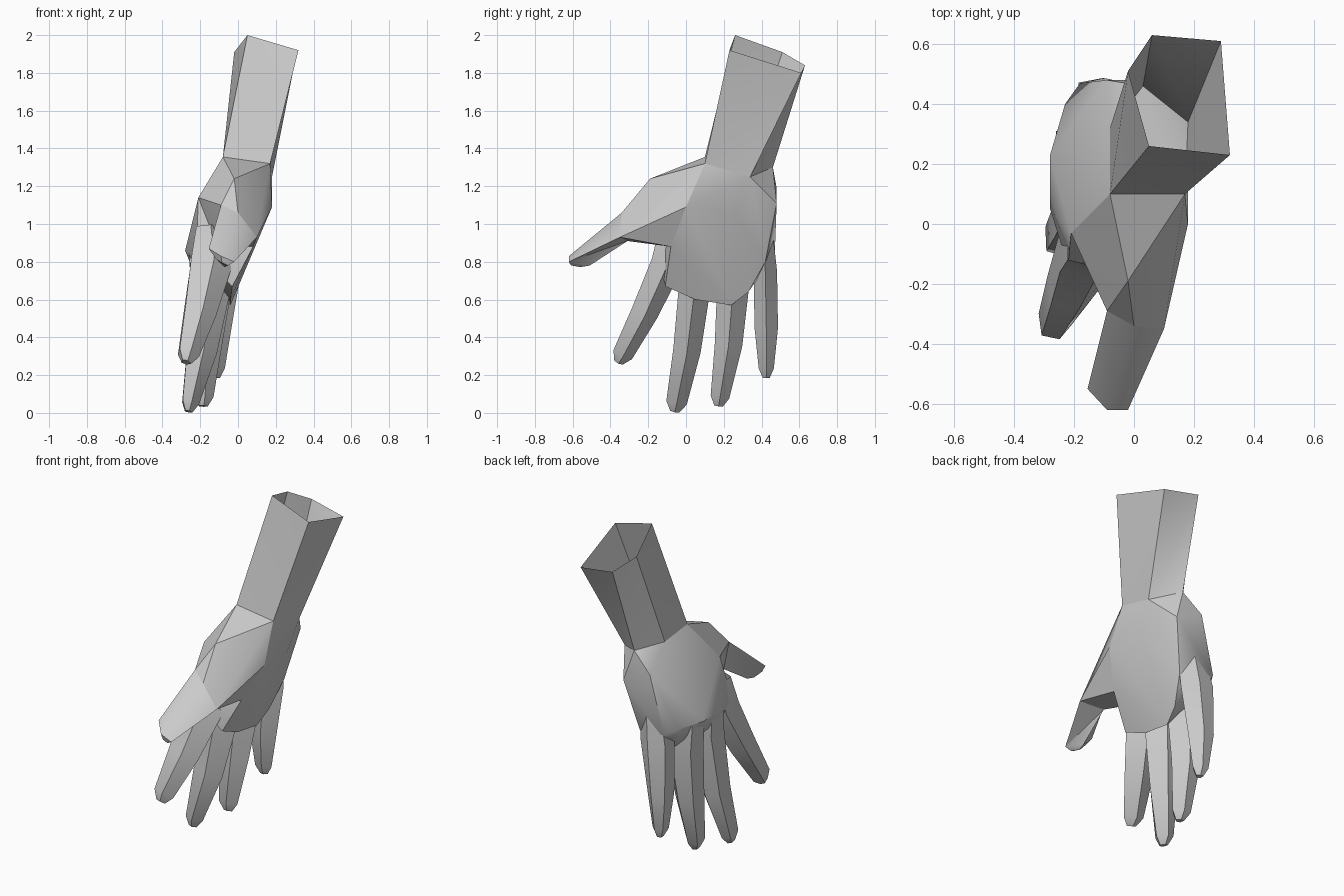
import bpy
import bmesh
import math
from mathutils import Vector

default_cube = bpy.data.objects.get("Cube")
if default_cube:
    bpy.data.objects.remove(default_cube, do_unlink=True)

grey = bpy.data.materials.new("plain_grey")
grey.use_nodes = True
grey.diffuse_color = (.6, .6, .6, 1)
grey.node_tree.nodes["Principled BSDF"].inputs["Base Color"].default_value = (.6, .6, .6, 1)


def finish(name, bm):
    """Turn a bmesh into a softly shaded object with sharp creases."""
    bmesh.ops.recalc_face_normals(bm, faces=bm.faces[:])
    mesh = bpy.data.meshes.new(name)
    bm.to_mesh(mesh)
    bm.free()
    mesh.materials.append(grey)
    obj = bpy.data.objects.new(name, mesh)
    bpy.context.collection.objects.link(obj)
    bpy.ops.object.select_all(action="DESELECT")
    obj.select_set(True)
    bpy.context.view_layer.objects.active = obj
    bpy.ops.object.shade_smooth_by_angle(angle=math.radians(35))
    return obj


def loft(name, rings, cap_end=True):
    """Skin a row of equal rings; the first ring stays open."""
    bm = bmesh.new()
    rows = [[bm.verts.new(point) for point in ring] for ring in rings]
    count = len(rows[0])
    for lower, upper in zip(rows, rows[1:]):
        for i in range(count):
            j = (i + 1) % count
            bm.faces.new((lower[i], lower[j], upper[j], upper[i]))
    if cap_end:
        bm.faces.new(rows[-1])
    bmesh.ops.triangulate(bm, faces=bm.faces[:], quad_method="LONG_EDGE")
    return finish(name, bm)


def hull(name, points):
    """Wrap a faceted solid around a few landmark points."""
    bm = bmesh.new()
    for point in points:
        bm.verts.new(point)
    result = bmesh.ops.convex_hull(bm, input=bm.verts[:])
    unused = [v for v in result["geom_interior"] if isinstance(v, bmesh.types.BMVert)]
    bmesh.ops.delete(bm, geom=unused, context="VERTS")
    return finish(name, bm)


# Finger section: a ridge along the back, sloping sides and a flat pad
FINGER_SECTION = [(0, 1), (-1, .1), (-.75, -1), (.75, -1), (1, .1)]


def finger(name, stations):
    """Ridged finger; each station is x, y, z, half width, half depth."""
    centres = [Vector(s[:3]) for s in stations]
    rings = []
    for i, (centre, station) in enumerate(zip(centres, stations)):
        before = centres[max(i - 1, 0)]
        after = centres[min(i + 1, len(centres) - 1)]
        along = (after - before).normalized()
        across = Vector((0, 1, 0))
        across = (across - along * across.dot(along)).normalized()
        depth = along.cross(across)
        width, thick = station[3:]
        rings.append([centre + across * width * u + depth * thick * v
                      for u, v in FINGER_SECTION])
    # blunt fingertip
    end = centres[-1] + along * .05
    rings.append([end + (p - centres[-1]) * .45 for p in rings[-1]])
    return loft(name, rings)


# Forearm: open five-sided sleeve
forearm_top = [(.05, .26, 2), (.32, .23, 1.92), (.29, .61, 1.8),
               (.06, .63, 1.84), (-.02, .51, 1.91)]
wrist = [(-.08, .1, 1.355), (.17, .1, 1.32), (.18, .34, 1.25),
         (.03, .46, 1.3), (-.08, .32, 1.33)]
loft("forearm", [forearm_top, wrist], cap_end=False)

# Palm: back of hand, knuckle line, outer edge, then the padded inner side
back_of_hand = [(.18, 0, 1.09), (.15, .26, 1.06), (.09, .48, 1.11)]
knuckles = [(-.03, -.11, .67), (-.04, .05, .6), (-.04, .24, .57),
            (-.02, .33, .64), (.02, .42, .8)]
outer_edge = [(-.09, .48, 1.19), (-.18, .47, .84)]
inner_pad = [(-.21, -.03, 1.14), (-.28, .05, .86), (-.28, .23, .86),
             (-.23, .4, .86)]
finger_roots = [(-.22, -.14, .84), (-.23, -.03, .78), (-.24, .16, .76),
                (-.21, .36, .77)]
webbing = [(.08, -.08, .88), (-.12, -.08, .88)]
hull("palm", wrist + back_of_hand + knuckles + outer_edge + inner_pad
     + finger_roots + webbing)

# Thumb: base wedge with webbing, then the tapering tip
thumb_joint = [(0, -.34, 1.06), (.1, -.35, .93), (-.04, -.31, .91), (-.09, -.29, 1.1)]
thumb_tip = [(-.09, -.62, .83), (-.02, -.62, .8), (-.06, -.51, .78), (-.155, -.55, .87)]
thumb_ridge = [(-.02, -.19, 1.24)]
hull("thumb_base", thumb_joint + thumb_ridge + webbing + wrist[:2]
     + back_of_hand[:1] + inner_pad[:1])
nail_end = Vector((-.08, -.6, .765))
blunt_end = [nail_end + (Vector(p) - nail_end) * .45 for p in thumb_tip]
loft("thumb", [thumb_joint, thumb_tip, blunt_end])

# Four fingers, from root to tip
finger("index_finger", [(-.15, -.06, .98, .08, .07), (-.14, -.1, .79, .085, .11),
                        (-.2, -.22, .53, .072, .085), (-.26, -.335, .31, .055, .055)])
finger("middle_finger", [(-.14, .06, .85, .08, .12), (-.14, .05, .7, .085, .11),
                         (-.19, .005, .33, .073, .08), (-.25, -.05, .055, .055, .045)])
finger("ring_finger", [(-.14, .25, .85, .08, .12), (-.14, .25, .68, .085, .11),
                       (-.165, .225, .36, .073, .08), (-.18, .18, .085, .05, .05)])
finger("little_finger", [(-.06, .41, .95, .05, .08), (-.085, .42, .75, .062, .1),
                         (-.11, .425, .45, .062, .075), (-.115, .425, .235, .04, .045)])
